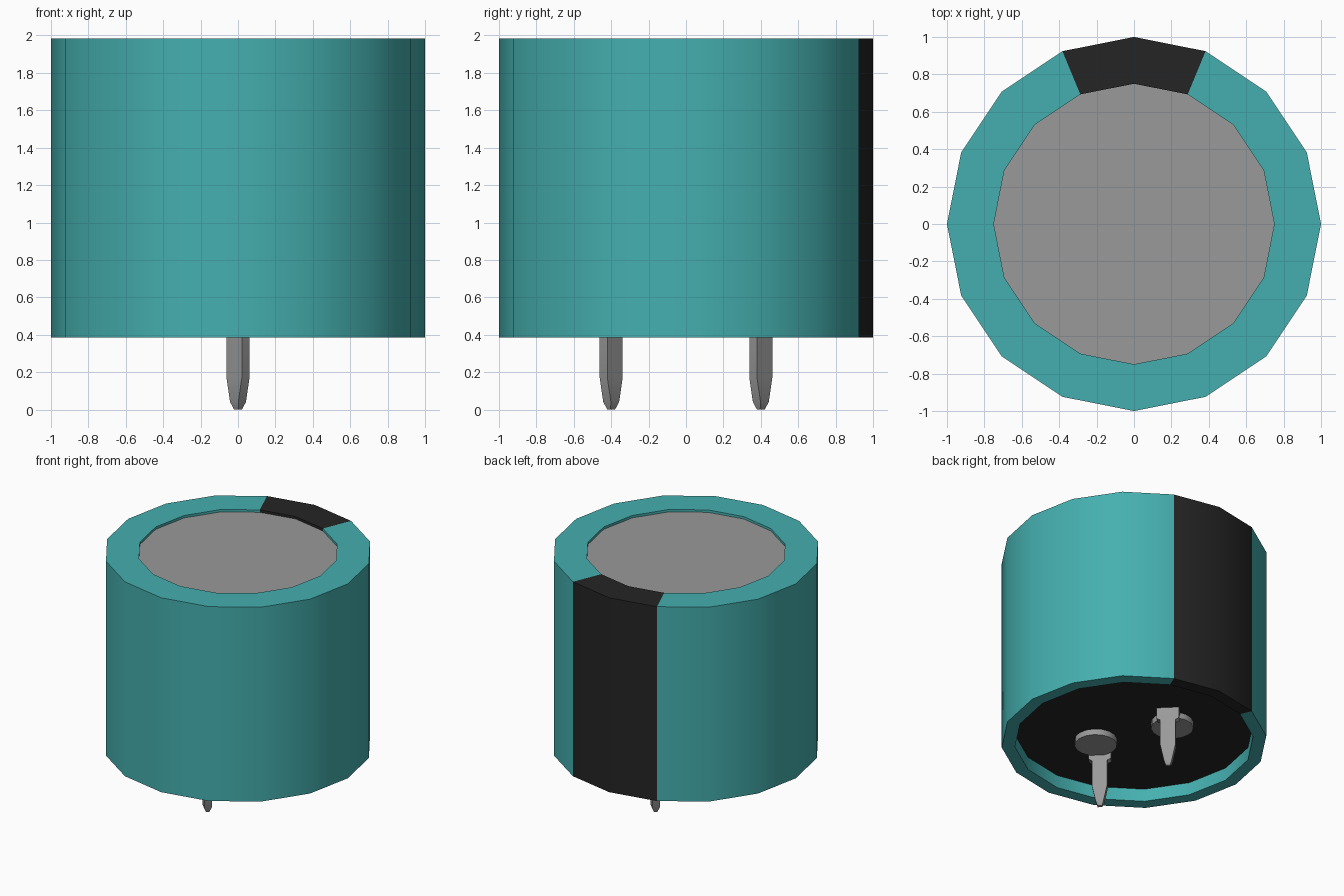
import bpy, bmesh, math
from mathutils import Matrix

cube = bpy.data.objects.get("Cube")
if cube:
    bpy.data.objects.remove(cube)

SIDES = 16


def material(name, rgb):
    m = bpy.data.materials.new(name)
    m.use_nodes = True
    color = (*rgb, 1.0)
    m.diffuse_color = color
    m.node_tree.nodes["Principled BSDF"].inputs["Base Color"].default_value = color
    return m


teal = material("teal", (0.06, 0.43, 0.43))
black = material("black", (0.018, 0.018, 0.018))
grey = material("metal grey", (0.32, 0.32, 0.32))


def finish(bm, name, *mats):
    bmesh.ops.recalc_face_normals(bm, faces=bm.faces)
    me = bpy.data.meshes.new(name)
    bm.to_mesh(me)
    bm.free()
    ob = bpy.data.objects.new(name, me)
    bpy.context.collection.objects.link(ob)
    for m in mats:
        me.materials.append(m)
    bpy.ops.object.select_all(action='DESELECT')
    ob.select_set(True)
    bpy.context.view_layer.objects.active = ob
    bpy.ops.object.shade_smooth_by_angle(angle=math.radians(30))
    return ob


def loft(bm, rings):
    """Skin closed rings of points and cap both ends."""
    loops = [[bm.verts.new(p) for p in ring] for ring in rings]
    n = len(loops[0])
    for a, b in zip(loops, loops[1:]):
        for i in range(n):
            j = (i + 1) % n
            bm.faces.new((a[i], a[j], b[j], b[i]))
    bm.faces.new(loops[0])
    bm.faces.new(loops[-1])


def circle(r, z, x=0.0, y=0.0):
    steps = [2 * math.pi * i / SIDES for i in range(SIDES)]
    return [(x + r * math.cos(t), y + r * math.sin(t), z) for t in steps]


def box_ring(hw, ht, z, shift=0.0):
    return [(shift + sx * ht, sy * hw, z)
            for sx, sy in ((-1, -1), (1, -1), (1, 1), (-1, 1))]


# Plastic sleeve with a folded rim, and a black stripe down the back
bm = bmesh.new()
profile = [(0.9, 0.5), (0.9, 0.385), (1, 0.385), (1, 1.985), (0.75, 1.985), (0.75, 1.955)]
loops = [[bm.verts.new(p) for p in circle(r, z)] for r, z in profile]
for a, b in zip(loops, loops[1:]):
    for i in range(SIDES):
        j = (i + 1) % SIDES
        face = bm.faces.new((a[i], a[j], b[j], b[i]))
        c = face.calc_center_median()
        face.material_index = int(abs(math.atan2(c.x, c.y)) < math.pi / 8)
finish(bm, "sleeve", teal, black)

# Metal can, seen as the recessed lid
bm = bmesh.new()
loft(bm, [circle(0.75, 0.52), circle(0.75, 1.965)])
finish(bm, "can", grey)

# Sealing base
bm = bmesh.new()
loft(bm, [circle(0.9, 0.49), circle(0.9, 0.54)])
finish(bm, "base_seal", black)

# Bent blade terminals riveted to the base, one turned half round
for name, turn in (("front", 0), ("back", math.pi)):
    place = (Matrix.Rotation(turn, 4, 'Z') @ Matrix.Translation((0, -0.4, 0))
             @ Matrix.Rotation(math.pi / 4, 4, 'Z'))
    bm = bmesh.new()
    loft(bm, [box_ring(*r) for r in ((0.085, 0.029, 0.5), (0.085, 0.029, 0.4),
                                     (0.058, 0.029, 0.385), (0.058, 0.029, 0.17),
                                     (0.031, 0.029, 0.04), (0.017, 0.012, 0.0))])
    loft(bm, [box_ring(0.085, 0.08, z, 0.1) for z in (0.455, 0.495)])
    bm.transform(place)
    finish(bm, name + "_terminal", grey)

    bm = bmesh.new()
    loft(bm, [circle(0.16, z, 0.18, -0.015) for z in (0.43, 0.48)])
    bm.transform(place)
    finish(bm, name + "_rivet", grey)
